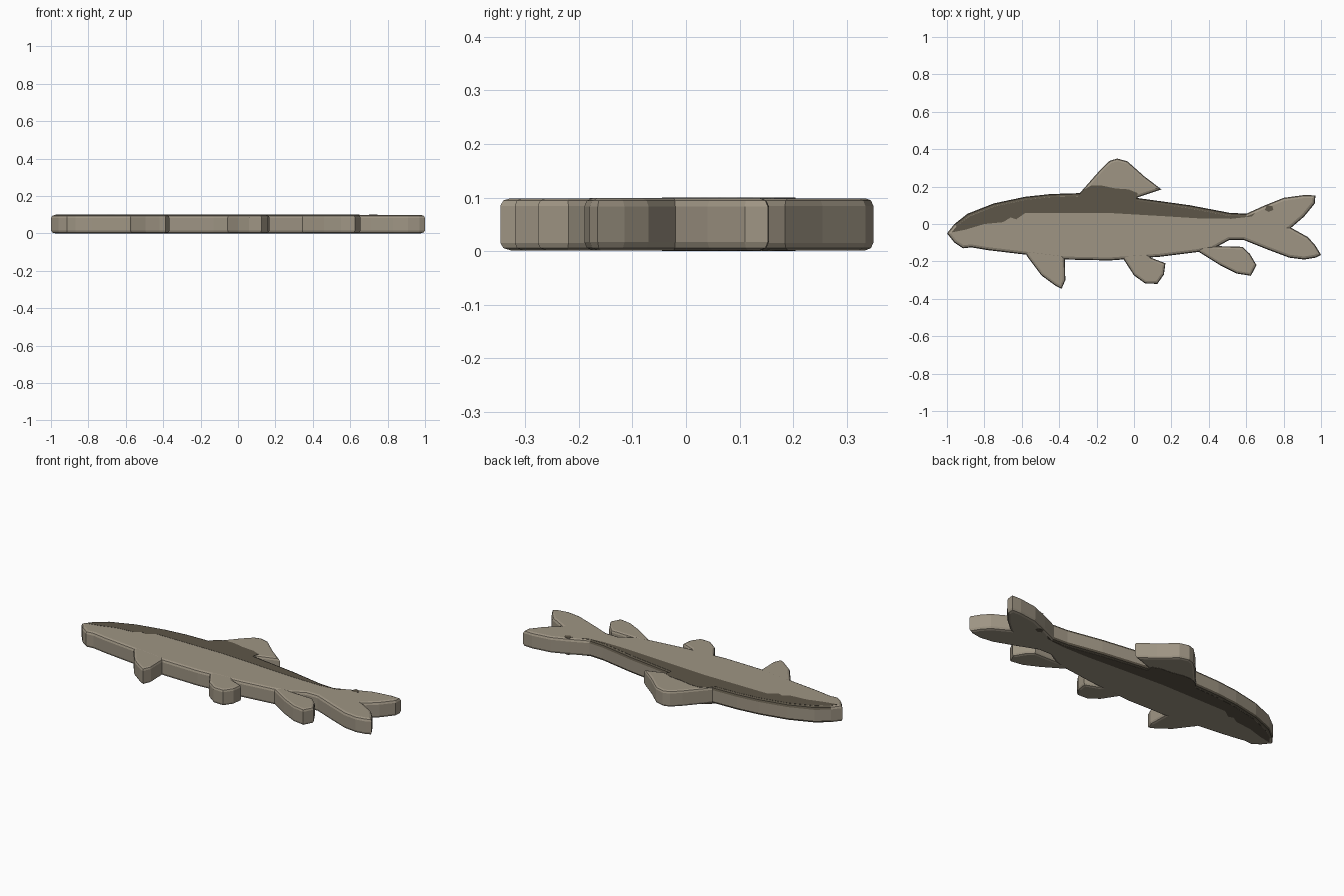
import bpy, bmesh

if "Cube" in bpy.data.objects:
    bpy.data.objects.remove(bpy.data.objects["Cube"])


def material(name, rgb):
    m = bpy.data.materials.new(name)
    m.diffuse_color = (*rgb, 1)
    m.use_nodes = True
    m.node_tree.nodes["Principled BSDF"].inputs["Base Color"].default_value = m.diffuse_color
    return m


LIGHT = material("pale olive", (0.345, 0.300, 0.230))
DARK = material("dark brown", (0.110, 0.093, 0.065))


def plate(name, pts, z0, z1, bevel=0.0, mats=(LIGHT,), rule=None):
    """Extrude an outline from z0 to z1 and round its upper and lower rims."""
    bm = bmesh.new()
    base = bm.faces.new([bm.verts.new((x, y, z0)) for x, y in pts])
    ext = bmesh.ops.extrude_face_region(bm, geom=[base], use_keep_orig=True)
    for v in [g for g in ext["geom"] if isinstance(g, bmesh.types.BMVert)]:
        v.co.z = z1
    bmesh.ops.recalc_face_normals(bm, faces=bm.faces[:])
    if bevel:
        rims = [e for e in bm.edges if abs(e.verts[0].co.z - e.verts[1].co.z) < 1e-5]
        bmesh.ops.bevel(bm, geom=rims, offset=bevel, segments=2, profile=0.5,
                        affect='EDGES', clamp_overlap=False)
    bm.normal_update()
    if rule:
        for f in bm.faces:
            f.material_index = rule(f)
    bmesh.ops.triangulate(bm, faces=[f for f in bm.faces if len(f.verts) > 4],
                          ngon_method='EAR_CLIP')
    me = bpy.data.meshes.new(name)
    bm.to_mesh(me)
    bm.free()
    for m in mats:
        me.materials.append(m)
    ob = bpy.data.objects.new(name, me)
    bpy.context.collection.objects.link(ob)
    return ob


# Body with forked tail; rounded rim along the back is dark
body = [(-1, -.05), (-.96, 0), (-.89, .055), (-.75, .11), (-.585, .145), (-.45, .16),
        (-.29, .165), (.01, .14), (.3, .10), (.51, .06), (.6, .055), (.70, .10),
        (.8, .14), (.91, .155), (.97, .153), (.967, .11), (.91, .04), (.84, -.02),
        (.93, -.07), (.97, -.115), (1, -.165), (.97, -.18), (.91, -.19), (.83, -.18),
        (.71, -.135), (.585, -.085), (.51, -.085), (.42, -.135), (.34, -.15),
        (.14, -.175), (-.13, -.195), (-.37, -.19), (-.57, -.165), (-.78, -.14),
        (-.87, -.125), (-.915, -.13), (-.96, -.10)]


def back_rim(f):
    c = f.calc_center_median()
    return int(0.3 < abs(f.normal.z) < 0.98 and c.y > -0.02 and c.x < 0.57)


plate("body_and_tail", body, .001, .099, .016, (LIGHT, DARK), back_rim)

# Fins, each rooted inside the body
fins = {
    "dorsal_fin": [(-.32, .10), (-.29, .165), (-.18, .29), (-.13, .338), (-.09, .35),
                   (-.035, .335), (.055, .255), (.147, .185), (.02, .143), (.0, .09)],
    "pectoral_fin": [(-.59, -.13), (-.57, -.175), (-.495, -.275), (-.42, -.33),
                     (-.387, -.347), (-.367, -.30), (-.37, -.19), (-.38, -.13)],
    "pelvic_fin": [(-.06, -.13), (-.055, -.19), (0, -.275), (.06, -.318), (.125, -.32),
                   (.16, -.27), (.168, -.21), (.09, -.18), (.06, -.13)],
    "anal_fin": [(.34, -.145), (.46, -.22), (.55, -.265), (.625, -.277), (.655, -.22),
                 (.62, -.16), (.58, -.122), (.435, -.118), (.37, -.11)],
}
for name, pts in fins.items():
    plate(name, pts, .0014, .0986, .014)

# Dark back marking as a thin painted plate on both faces
marking = [(-.975, -.045), (-.945, -.008), (-.88, .04), (-.745, .094), (-.58, .129),
           (-.45, .143), (-.30, .148), (-.275, .18), (-.23, .205), (-.17, .205),
           (-.10, .19), (-.03, .185), (.02, .165), (.01, .125), (.3, .083),
           (.51, .043), (.6, .04), (.65, .06), (.63, .04), (.52, .028), (.35, .03),
           (.14, .043), (-.15, .06), (-.58, .06), (-.63, .025), (-.66, .035),
           (-.70, .01), (-.80, 0), (-.90, -.03)]
spot = [(.70, .075), (.72, .065), (.745, .075), (.74, .095), (.71, .1)]
for side, z0, z1 in (("upper", .098, .1), ("lower", 0, .002)):
    plate(side + "_back_marking", marking, z0, z1, mats=(DARK,))
    plate(side + "_tail_spot", spot, z0, z1, mats=(DARK,))
